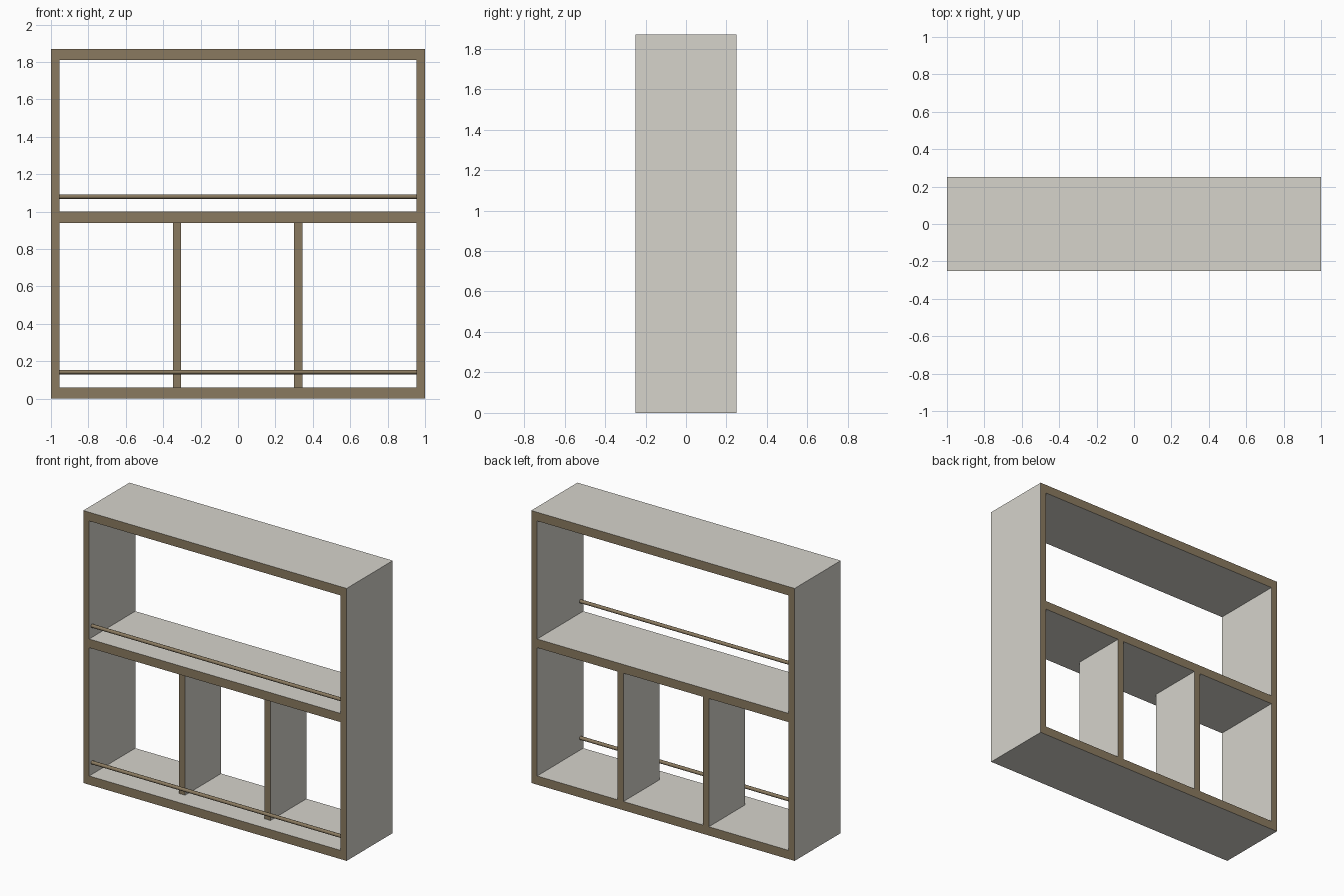
import bpy
import math

if "Cube" in bpy.data.objects:
    bpy.data.objects.remove(bpy.data.objects["Cube"])


def material(name, rgb):
    m = bpy.data.materials.new(name)
    m.diffuse_color = (*rgb, 1.0)
    m.use_nodes = True
    m.node_tree.nodes["Principled BSDF"].inputs["Base Color"].default_value = m.diffuse_color
    return m


PALE = material("pale_grey_board", (0.67, 0.655, 0.60))
WOOD = material("brown_wood_edge", (0.255, 0.195, 0.117))

W, D, H = 1.0, 0.25, 1.87      # half width, half depth, height
SIDE, BOARD = 0.045, 0.06      # panel thicknesses
INNER = W - SIDE


def panel(name, x0, x1, y0, y1, z0, z1):
    """Grey board whose front and back edges are brown."""
    bpy.ops.mesh.primitive_cube_add(size=1)
    ob = bpy.context.object
    ob.name = name
    for v in ob.data.vertices:
        v.co = (x1 if v.co.x > 0 else x0,
                y1 if v.co.y > 0 else y0,
                z1 if v.co.z > 0 else z0)
    ob.data.materials.append(PALE)
    ob.data.materials.append(WOOD)
    for p in ob.data.polygons:
        p.material_index = 1 if abs(p.normal.y) > 0.9 else 0


def rail(name, z):
    """Thin round rod across the front of a shelf."""
    bpy.ops.mesh.primitive_cylinder_add(
        vertices=12, radius=0.012, depth=2 * INNER,
        location=(0, -0.22, z), rotation=(0, math.pi / 2, 0))
    ob = bpy.context.object
    ob.name = name
    ob.data.materials.append(WOOD)
    bpy.ops.object.shade_smooth_by_angle(angle=math.radians(40))


# Side panels
panel("left_side", -W, -INNER, -D, D, 0, H)
panel("right_side", INNER, W, -D, D, 0, H)

# Horizontal boards
for name, top in (("bottom_board", BOARD), ("middle_shelf", 1.0), ("top_board", H)):
    panel(name, -INNER, INNER, -D, D, top - BOARD, top)

# Dividers, set back from the front behind the rail
for name, x in (("left_divider", -0.326), ("right_divider", 0.322)):
    panel(name, x - SIDE / 2, x + SIDE / 2, -0.14, D, BOARD, 1.0 - BOARD)

# Front rails
rail("lower_rail", 0.142)
rail("upper_rail", 1.08)
